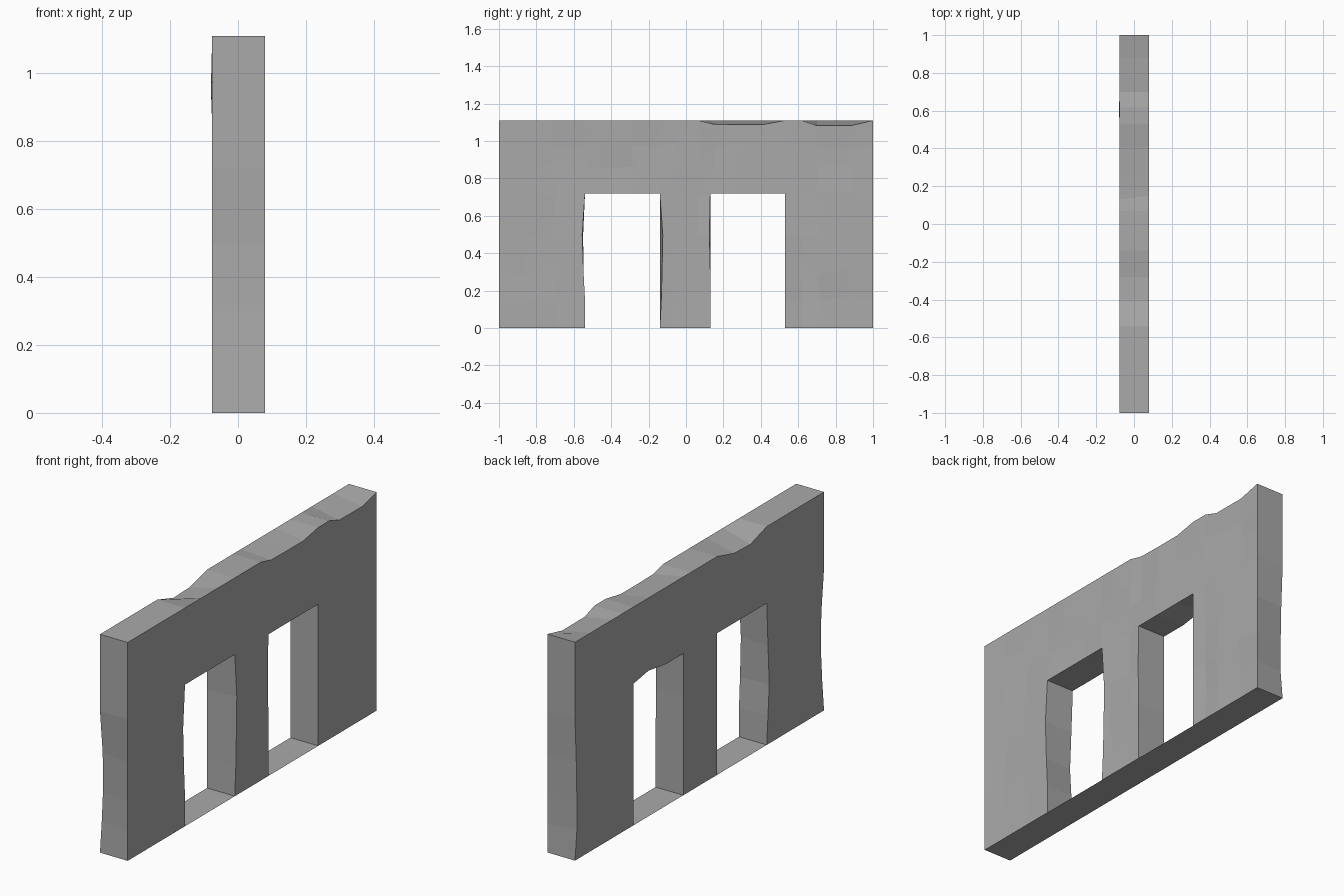
import bpy, bmesh, random

if "Cube" in bpy.data.objects:
    bpy.data.objects.remove(bpy.data.objects["Cube"])

random.seed(4)

stone = bpy.data.materials.new("grey stone")
stone.diffuse_color = (0.40, 0.40, 0.40, 1)
stone.use_nodes = True
stone.node_tree.nodes["Principled BSDF"].inputs["Base Color"].default_value = stone.diffuse_color

XF, XB = 0.08, -0.076          # the two broad wall faces
YS = [-1, -.85, -.7, -.54, -.41, -.28, -.14, -.07, .07, .13, .27, .41, .53,
      .62, .7, .88, 1]
ZS = [0, .15, .3, .5, .72, .86, .97, 1.11]
OPENINGS = [(-.54, -.14), (.13, .53)]
HEAD = .72

# chipped edges: (side, y, z) -> (dy, dz)
CHIPS = {
    # top arrises
    (XF, .13, 1.11): (.02, -.02), (XF, .27, 1.11): (0, -.022),
    (XF, .41, 1.11): (0, -.022),
    (XF, .7, 1.11): (0, -.027), (XF, .88, 1.11): (0, -.028),
    (XB, -.41, 1.11): (0, -.04), (XB, -.28, 1.11): (0, -.036),
    # outer corners
    (XB, -1, .15): (.014, 0), (XB, -1, .3): (.024, 0), (XB, -1, .5): (.022, 0),
    (XB, 1, .15): (-.015, 0), (XB, 1, .3): (-.015, 0), (XB, 1, .5): (-.01, 0),
    # opening jambs
    (XF, -.54, .3): (-.008, 0), (XF, -.54, .5): (-.015, 0),
    (XF, -.14, .15): (.008, 0), (XF, -.14, .3): (.012, 0), (XF, -.14, .5): (.016, 0),
    (XB, -.54, .15): (-.01, 0), (XB, -.54, .3): (-.02, 0), (XB, -.54, .5): (-.01, 0),
    (XF, .13, .5): (-.005, 0),
    # door head
    (XB, .41, .72): (0, .02),
}


def solid(i, j):
    """True where the grid cell is wall rather than opening or outside."""
    if not (0 <= i < len(YS) - 1 and 0 <= j < len(ZS) - 1):
        return False
    y, z = (YS[i] + YS[i + 1]) / 2, (ZS[j] + ZS[j + 1]) / 2
    return not (z < HEAD and any(a < y < b for a, b in OPENINGS))


def is_inside(i, j):
    return all(solid(a, b) for a in (i - 1, i) for b in (j - 1, j))


def add_object(name, bm):
    mesh = bpy.data.meshes.new(name)
    bm.to_mesh(mesh)
    bm.free()
    mesh.materials.append(stone)
    obj = bpy.data.objects.new(name, mesh)
    bpy.context.collection.objects.link(obj)


# wall with two doorways, chipped edges and slightly uneven faces
bm = bmesh.new()
V = {}
for side in (XF, XB):
    for i, y in enumerate(YS):
        for j, z in enumerate(ZS):
            if not any(solid(a, b) for a in (i - 1, i) for b in (j - 1, j)):
                continue
            dy, dz = CHIPS.get((side, y, z), (0, 0))
            x = side
            if is_inside(i, j):
                if side == XF:
                    x -= random.choice((0, 0, .003, .006))
                dy += random.uniform(-.02, .02)
                dz += random.uniform(-.02, .02)
                if side == XB and y == .62 and z == .97:
                    x -= .004
            V[side, i, j] = bm.verts.new((x, y + dy, z + dz))

for i in range(len(YS) - 1):
    for j in range(len(ZS) - 1):
        if not solid(i, j):
            continue
        ring = [(i, j), (i + 1, j), (i + 1, j + 1), (i, j + 1)]
        for side in (XF, XB):
            bm.faces.new([V[side, a, b] for a, b in ring])
        # close the thickness wherever the neighbour is empty
        for k, (di, dj) in enumerate([(0, -1), (1, 0), (0, 1), (-1, 0)]):
            if not solid(i + di, j + dj):
                p, q = ring[k], ring[(k + 1) % 4]
                bm.faces.new([V[XF, *p], V[XF, *q], V[XB, *q], V[XB, *p]])
bmesh.ops.recalc_face_normals(bm, faces=bm.faces)
add_object("wall", bm)

# paper-thin thresholds at ground level
for name, (a, b) in zip(("left_threshold", "right_threshold"), OPENINGS):
    bm = bmesh.new()
    bm.faces.new([bm.verts.new(p) for p in
                  ((XB, a, 0), (XF, a, 0), (XF, b, 0), (XB, b, 0))])
    add_object(name, bm)
